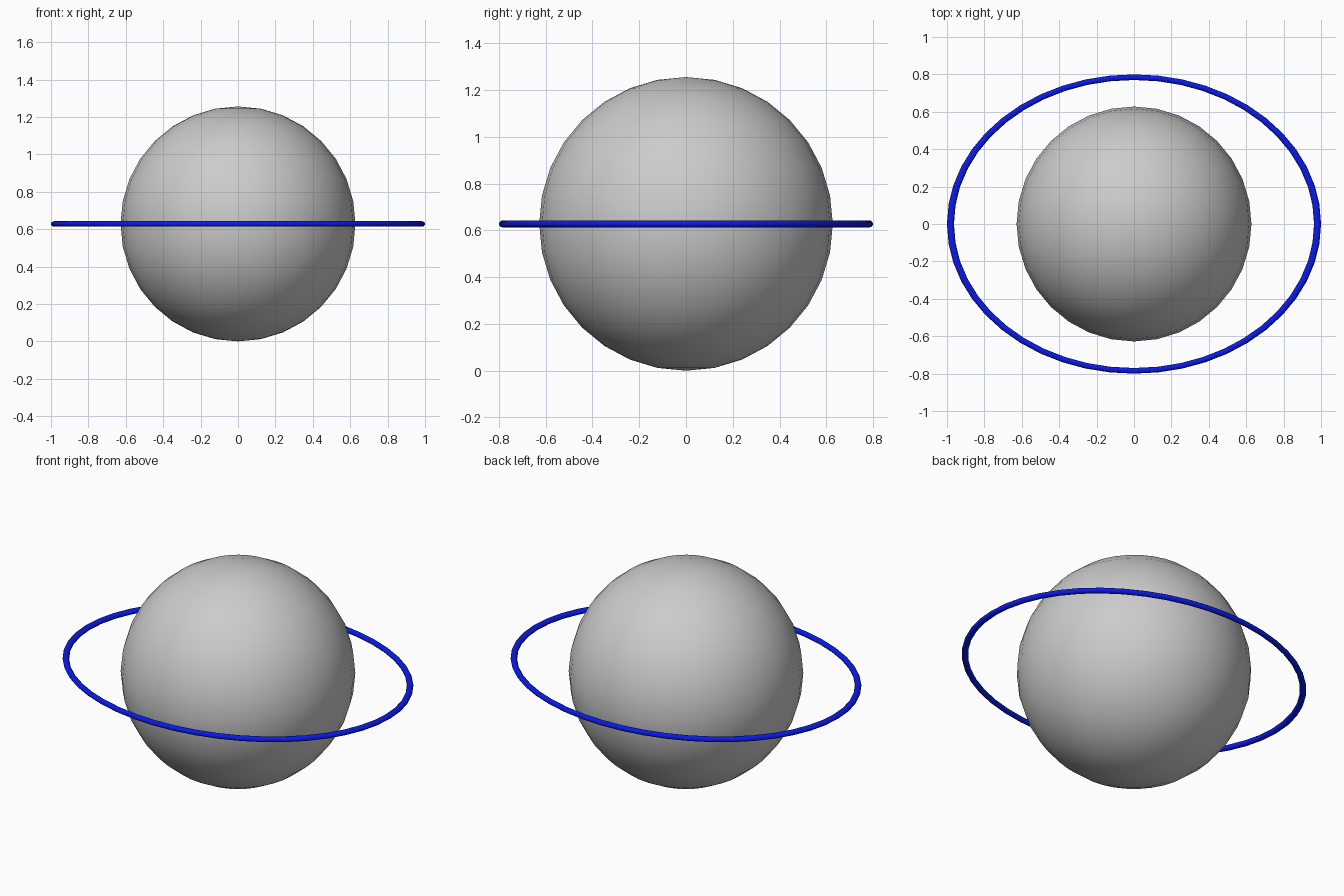
import bpy

if "Cube" in bpy.data.objects:
    bpy.data.objects.remove(bpy.data.objects["Cube"])

RADIUS = 0.628

# Planet: smooth sphere standing on the ground
bpy.ops.mesh.primitive_uv_sphere_add(segments=32, ring_count=16, radius=RADIUS,
                                     location=(0, 0, RADIUS))
planet = bpy.context.object
planet.name = "planet"
bpy.ops.object.shade_smooth()

# Ring: thin torus stretched along x into an ellipse
bpy.ops.mesh.primitive_torus_add(major_segments=48, minor_segments=12,
                                 major_radius=0.785, minor_radius=0.015,
                                 location=(0, 0, RADIUS))
ring = bpy.context.object
ring.name = "ring"
ring.scale = (1.25, 1, 1)
bpy.ops.object.transform_apply(location=False, rotation=False, scale=True)
bpy.ops.object.shade_smooth()

blue = bpy.data.materials.new("blue")
blue.diffuse_color = (0.003, 0.01, 0.8, 1)
blue.use_nodes = True
blue.node_tree.nodes["Principled BSDF"].inputs["Base Color"].default_value = blue.diffuse_color
ring.data.materials.append(blue)
